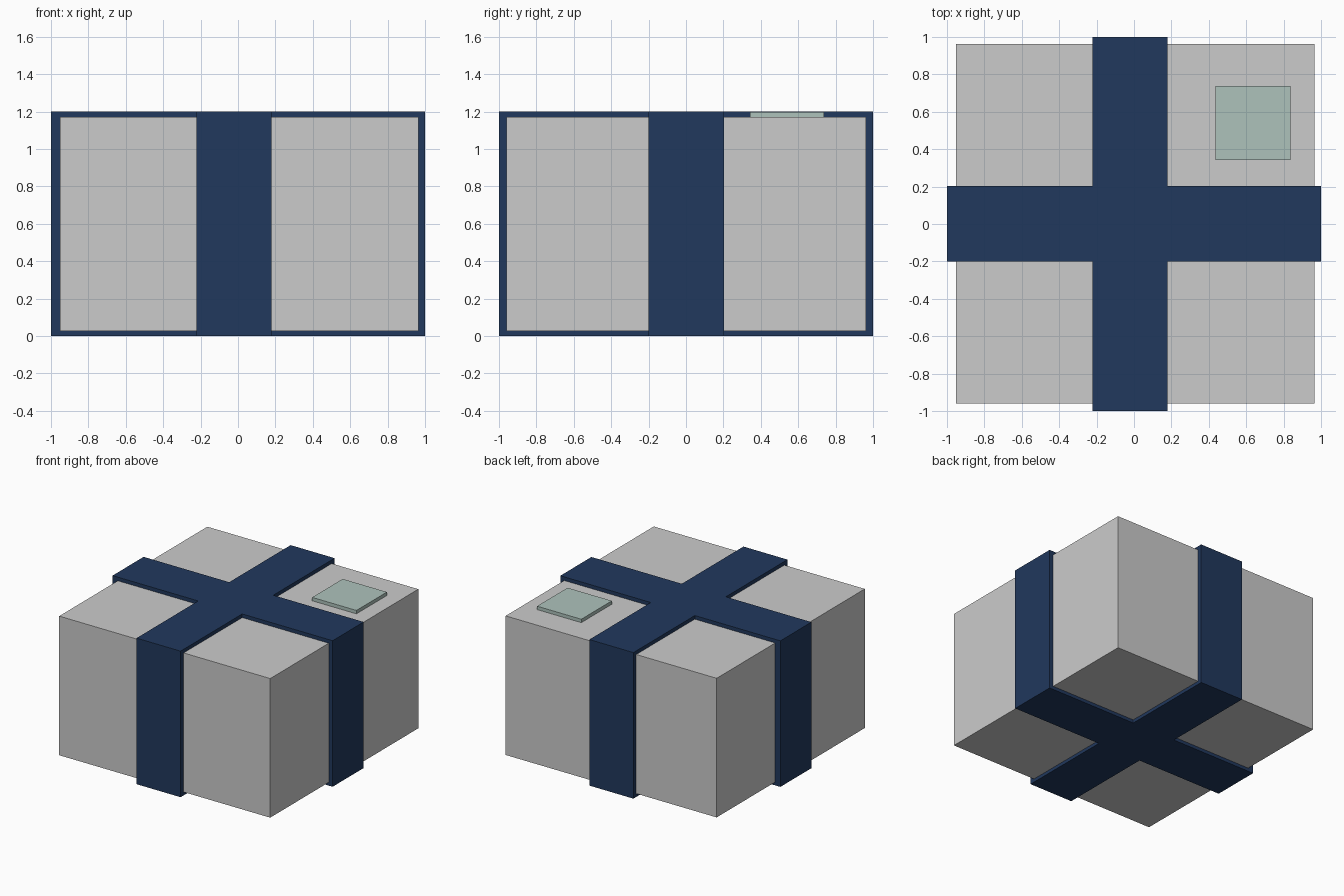
import bpy, bmesh

if "Cube" in bpy.data.objects:
    bpy.data.objects.remove(bpy.data.objects["Cube"])


def material(name, rgb):
    m = bpy.data.materials.new(name)
    m.diffuse_color = (*rgb, 1)
    m.use_nodes = True
    m.node_tree.nodes["Principled BSDF"].inputs["Base Color"].default_value = m.diffuse_color
    return m


def prism(name, outline, z0, z1, mat=None):
    """Extrude a flat plan outline from z0 up to z1."""
    bm = bmesh.new()
    face = bm.faces.new([bm.verts.new((x, y, z0)) for x, y in outline])
    out = bmesh.ops.extrude_face_region(bm, geom=[face])
    for v in out["geom"]:
        if isinstance(v, bmesh.types.BMVert):
            v.co.z = z1
    bmesh.ops.recalc_face_normals(bm, faces=bm.faces)
    mesh = bpy.data.meshes.new(name)
    bm.to_mesh(mesh)
    bm.free()
    if mat:
        mesh.materials.append(mat)
    obj = bpy.data.objects.new(name, mesh)
    bpy.context.collection.objects.link(obj)
    return obj


def rect(x0, x1, y0, y1):
    return [(x0, y0), (x1, y0), (x1, y1), (x0, y1)]


navy = material("navy ribbon", (0.015, 0.04, 0.11))
sage = material("sage tag", (0.42, 0.54, 0.50))

# Gift box body
prism("gift_box", rect(-0.953, 0.965, -0.96, 0.963), 0.027, 1.17)

# Crossed ribbon bands wrapping all six sides
a, b, c, d = -0.222, 0.178, -0.2, 0.203
cross = [(a, -1), (b, -1), (b, c), (1, c), (1, d), (b, d),
         (b, 1), (a, 1), (a, d), (-1, d), (-1, c), (a, c)]
prism("ribbon", cross, 0, 1.2, navy)

# Gift tag on the lid
prism("gift_tag", rect(0.435, 0.837, 0.342, 0.738), 1.165, 1.198, sage)
